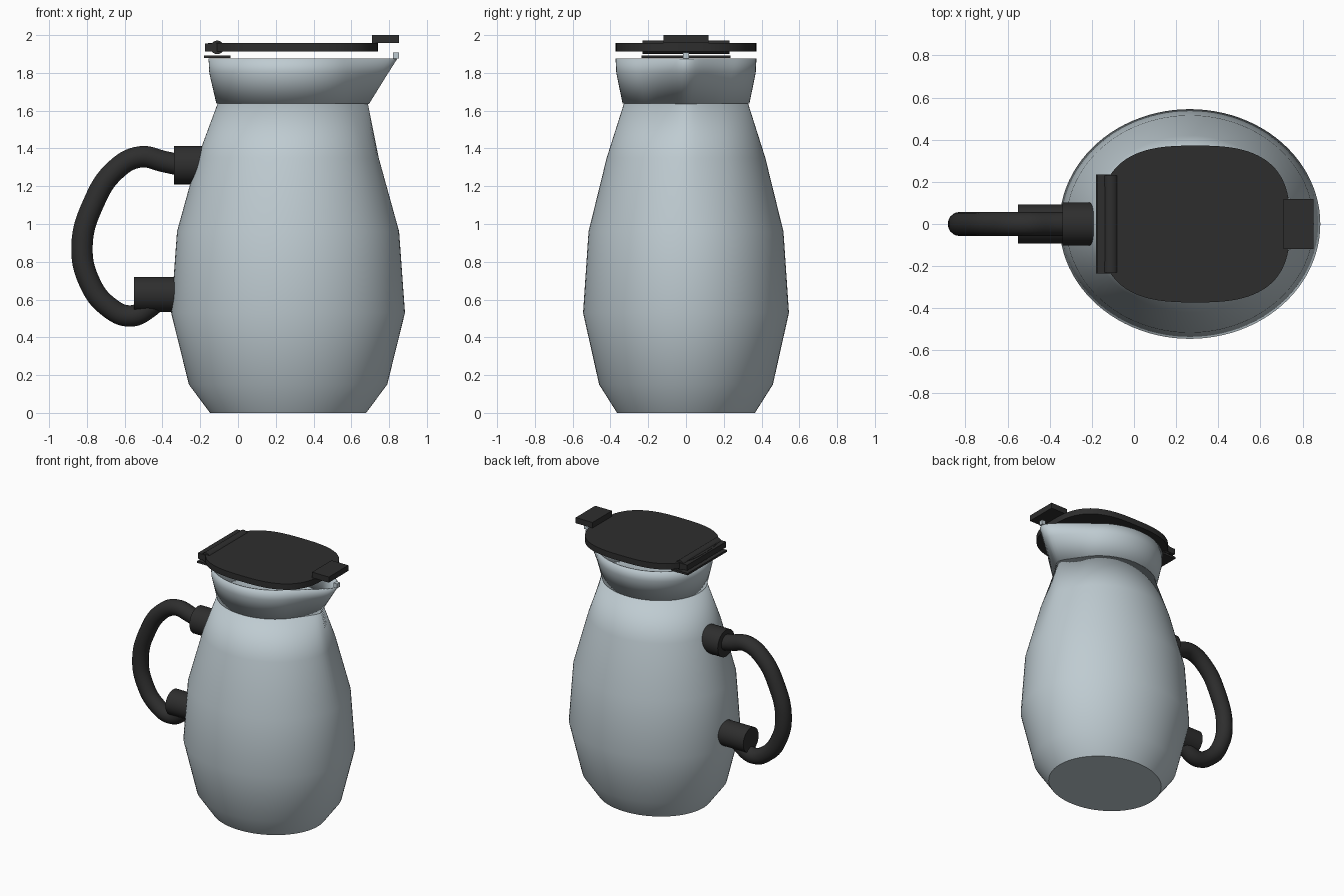
import bpy, bmesh, math
from mathutils import Vector

cube = bpy.data.objects.get("Cube")
if cube:
    bpy.data.objects.remove(cube, do_unlink=True)


def material(name, rgb, rough):
    m = bpy.data.materials.new(name)
    m.use_nodes = True
    m.diffuse_color = (*rgb, 1)
    bsdf = m.node_tree.nodes["Principled BSDF"]
    bsdf.inputs["Base Color"].default_value = (*rgb, 1)
    bsdf.inputs["Roughness"].default_value = rough
    return m


STEEL = material("pale blue grey", (0.52, 0.60, 0.64), 0.4)
BLACK = material("soft black", (0.027, 0.027, 0.027), 0.5)
CX = 0.265      # centre of the vessel along x
SEG = 96


def finish(name, bm, mat, angle=40):
    bmesh.ops.recalc_face_normals(bm, faces=bm.faces)
    me = bpy.data.meshes.new(name)
    bm.to_mesh(me)
    bm.free()
    ob = bpy.data.objects.new(name, me)
    bpy.context.collection.objects.link(ob)
    me.materials.append(mat)
    bpy.ops.object.select_all(action='DESELECT')
    ob.select_set(True)
    bpy.context.view_layer.objects.active = ob
    bpy.ops.object.shade_smooth_by_angle(angle=math.radians(angle))
    return ob


def ring(z, rx, ry, tip=None):
    """Ellipse; with a tip, its +x side is drawn out along tangents to a soft spout."""
    at = math.acos(rx / (tip - CX)) if tip else 0
    e = 0.2
    pts = []
    for i in range(SEG):
        t = math.pi * 2 * i / SEG
        if t > math.pi:
            t -= math.pi * 2
        x, y = CX + rx * math.cos(t), ry * math.sin(t)
        if tip and abs(t) < at:
            u = t / at
            f = (math.hypot(u, e) - e) / (math.hypot(1, e) - e)
            x = tip + (CX + rx * math.cos(at) - tip) * f
            y = ry * math.sin(at) * u
        pts.append(Vector((x, y, z)))
    return pts


def loft(name, rings, mat, cap_bottom=False, cap_top=False):
    bm = bmesh.new()
    loops = [[bm.verts.new(p) for p in r] for r in rings]
    n = len(loops[0])
    for a, b in zip(loops, loops[1:]):
        for i in range(n):
            j = (i + 1) % n
            bm.faces.new((a[i], a[j], b[j], b[i]))
    if cap_bottom:
        bm.faces.new(loops[0][::-1])
    if cap_top:
        bm.faces.new(loops[-1])
    return finish(name, bm, mat)


def box(name, lo, hi, mat):
    bm = bmesh.new()
    bmesh.ops.create_cube(bm, size=1)
    for v in bm.verts:
        v.co = [(l + h) / 2 + c * (h - l) for l, h, c in zip(lo, hi, v.co)]
    return finish(name, bm, mat)


def cylinder(name, start, end, r, mat):
    start, end = Vector(start), Vector(end)
    axis = end - start
    bm = bmesh.new()
    bmesh.ops.create_cone(bm, cap_ends=True, segments=32, radius1=r, radius2=r,
                          depth=axis.length)
    bmesh.ops.rotate(bm, verts=bm.verts,
                     matrix=axis.to_track_quat('Z', 'Y').to_matrix())
    bmesh.ops.translate(bm, verts=bm.verts, vec=(start + end) / 2)
    return finish(name, bm, mat)


# Vessel: belly with a closed base, and a flared neck with a spout
belly = loft("belly", [
    ring(0.00, 0.413, 0.365),
    ring(0.15, 0.525, 0.460),
    ring(0.53, 0.619, 0.545),
    ring(0.96, 0.588, 0.516),
    ring(1.35, 0.480, 0.420),
    ring(1.64, 0.372, 0.328, 0.687),
], STEEL, cap_bottom=True)
neck = loft("neck", [
    ring(1.64, 0.372, 0.328, 0.687),
    ring(1.80, 0.409, 0.361, 0.786),
    ring(1.877, 0.413, 0.365, 0.835),
], STEEL)
for part in (belly, neck):
    wall = part.modifiers.new("wall", 'SOLIDIFY')
    wall.thickness = 0.008
    wall.offset = -1
box("spout_bead", (0.82, -0.016, 1.875), (0.852, 0.016, 1.908), STEEL)


# Lid: flat rounded plate
def lid_ring(z, grow=0.0):
    pts = []
    for i in range(SEG):
        t = math.pi * 2 * i / SEG
        c, s = math.cos(t), math.sin(t)
        p = 2 / 2.8
        pts.append((0.29 + (0.45 + grow) * math.copysign(abs(c) ** p, c),
                    (0.372 + grow) * math.copysign(abs(s) ** p, s), z))
    return pts


loft("lid", [lid_ring(1.912), lid_ring(1.957)], BLACK, True, True)
box("thumb_tab", (0.71, -0.118, 1.957), (0.852, 0.118, 2.0), BLACK)

# Hinge behind the lid
box("hinge_plate", (-0.18, -0.236, 1.878), (-0.04, 0.236, 1.893), BLACK)
box("hinge_leaf", (-0.175, -0.236, 1.912), (-0.08, 0.236, 1.955), BLACK)
cylinder("hinge_pin", (-0.11, -0.23, 1.935), (-0.11, 0.23, 1.935), 0.036, BLACK)

# Handle: bent tube between two round mounts
cylinder("upper_mount", (-0.34, 0, 1.312), (-0.19, 0, 1.312), 0.102, BLACK)
cylinder("lower_mount", (-0.55, 0, 0.627), (-0.31, 0, 0.627), 0.093, BLACK)
path = [(-0.28, 1.305), (-0.39, 1.33), (-0.52, 1.355), (-0.65, 1.285),
        (-0.765, 1.11), (-0.826, 0.88), (-0.785, 0.69), (-0.69, 0.565),
        (-0.57, 0.513), (-0.47, 0.56), (-0.41, 0.62)]
curve = bpy.data.curves.new("handle", 'CURVE')
curve.dimensions = '3D'
curve.bevel_depth = 0.058
curve.bevel_resolution = 5
curve.resolution_u = 8
curve.use_fill_caps = True
spline = curve.splines.new('BEZIER')
spline.bezier_points.add(len(path) - 1)
for bp, (x, z) in zip(spline.bezier_points, path):
    bp.co = (x, 0, z)
    bp.handle_left_type = bp.handle_right_type = 'AUTO'
curve.materials.append(BLACK)
bpy.context.collection.objects.link(bpy.data.objects.new("handle", curve))
